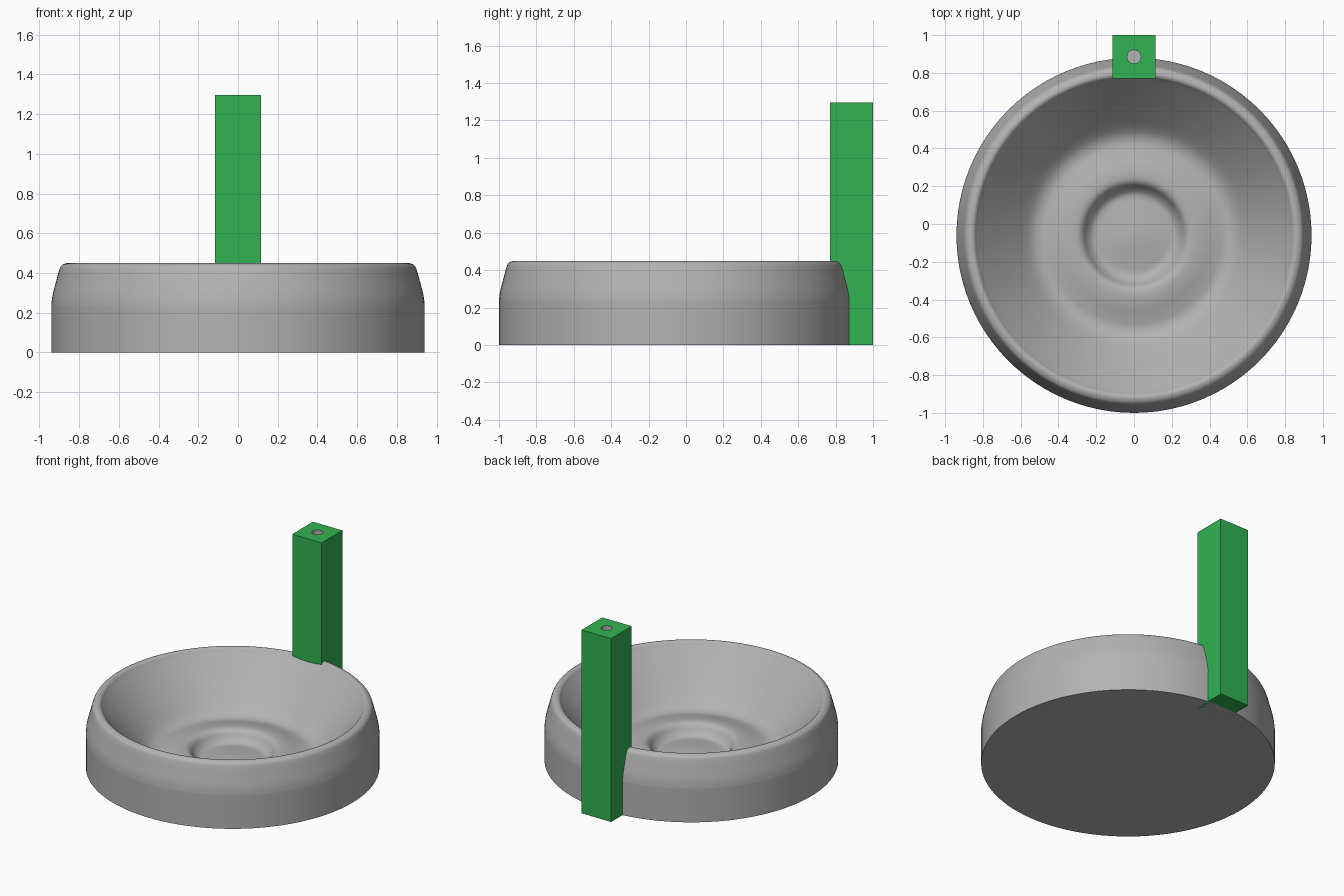
import bpy, bmesh, math
from mathutils import Vector

if "Cube" in bpy.data.objects:
    bpy.data.objects.remove(bpy.data.objects["Cube"])


def material(name, rgb):
    m = bpy.data.materials.new(name)
    m.diffuse_color = (*rgb, 1)
    m.use_nodes = True
    m.node_tree.nodes["Principled BSDF"].inputs["Base Color"].default_value = m.diffuse_color
    return m


grey = material("stone grey", (0.45, 0.45, 0.45))
green = material("post green", (0.031, 0.45, 0.085))


def make_object(name, bm, mats):
    me = bpy.data.meshes.new(name)
    bmesh.ops.recalc_face_normals(bm, faces=bm.faces)
    bm.to_mesh(me)
    bm.free()
    for m in mats:
        me.materials.append(m)
    ob = bpy.data.objects.new(name, me)
    bpy.context.collection.objects.link(ob)
    return ob


def smooth_path(points, steps=5):
    """Catmull-Rom curve through the profile points."""
    p = [Vector(q) for q in points]
    p = [p[0]] + p + [p[-1]]
    out = []
    for a, b, c, d in zip(p, p[1:], p[2:], p[3:]):
        for i in range(steps):
            t = i / steps
            out.append(0.5 * (2 * b + (c - a) * t + (2 * a - 5 * b + 4 * c - d) * t ** 2
                              + (3 * b - a - 3 * c + d) * t ** 3))
    return out + [p[-1]]


def lathe(name, profile, y, mats, segments=96):
    bm = bmesh.new()
    verts = [bm.verts.new((r, y, z)) for r, z in profile]
    edges = [bm.edges.new(pair) for pair in zip(verts, verts[1:])]
    bmesh.ops.spin(bm, geom=verts + edges, cent=(0, y, 0), axis=(0, 0, 1),
                   angle=math.tau, steps=segments)
    bmesh.ops.remove_doubles(bm, verts=bm.verts, dist=1e-4)
    return make_object(name, bm, mats)


# Basin: flat base, tapered outside, rounded rim, bowl with ring mound and central dip
outside = [(0, 0), (0.94, 0), (0.94, 0.23)]
upper = smooth_path([(0.94, 0.24), (0.933, 0.29), (0.915, 0.36), (0.9, 0.415),
                     (0.888, 0.438), (0.865, 0.449), (0.845, 0.444), (0.825, 0.42),
                     (0.75, 0.335), (0.65, 0.225), (0.56, 0.135), (0.5, 0.108),
                     (0.44, 0.115), (0.37, 0.132), (0.31, 0.138), (0.275, 0.125),
                     (0.245, 0.085), (0.21, 0.062), (0.15, 0.065), (0.07, 0.074),
                     (0, 0.078)])
basin = lathe("basin", outside + [tuple(v) for v in upper], -0.06, [grey])

# Post: square column overlapping the back of the rim
bm = bmesh.new()
bmesh.ops.create_cube(bm, size=1)
for v in bm.verts:
    v.co = (v.co.x * 0.23, 0.885 + v.co.y * 0.23, (v.co.z + 0.5) * 1.295)
post = make_object("post", bm, [green, grey])

# Round grey socket bored into the top of the post
bm = bmesh.new()
bmesh.ops.create_cone(bm, cap_ends=True, segments=32, radius1=0.036, radius2=0.036, depth=0.2)
bmesh.ops.translate(bm, verts=bm.verts, vec=(0, 0.885, 1.295))
cutter = make_object("socket_cutter", bm, [green, grey])
for f in cutter.data.polygons:
    f.material_index = 1
cutter.hide_render = True
cutter.hide_set(True)
cut = post.modifiers.new("socket", 'BOOLEAN')
cut.object = cutter
cut.operation = 'DIFFERENCE'
cut.solver = 'EXACT'

# Smooth the basin, keeping the base edge sharp
bpy.ops.object.select_all(action='DESELECT')
basin.select_set(True)
bpy.context.view_layer.objects.active = basin
bpy.ops.object.shade_smooth_by_angle(angle=math.radians(35))
